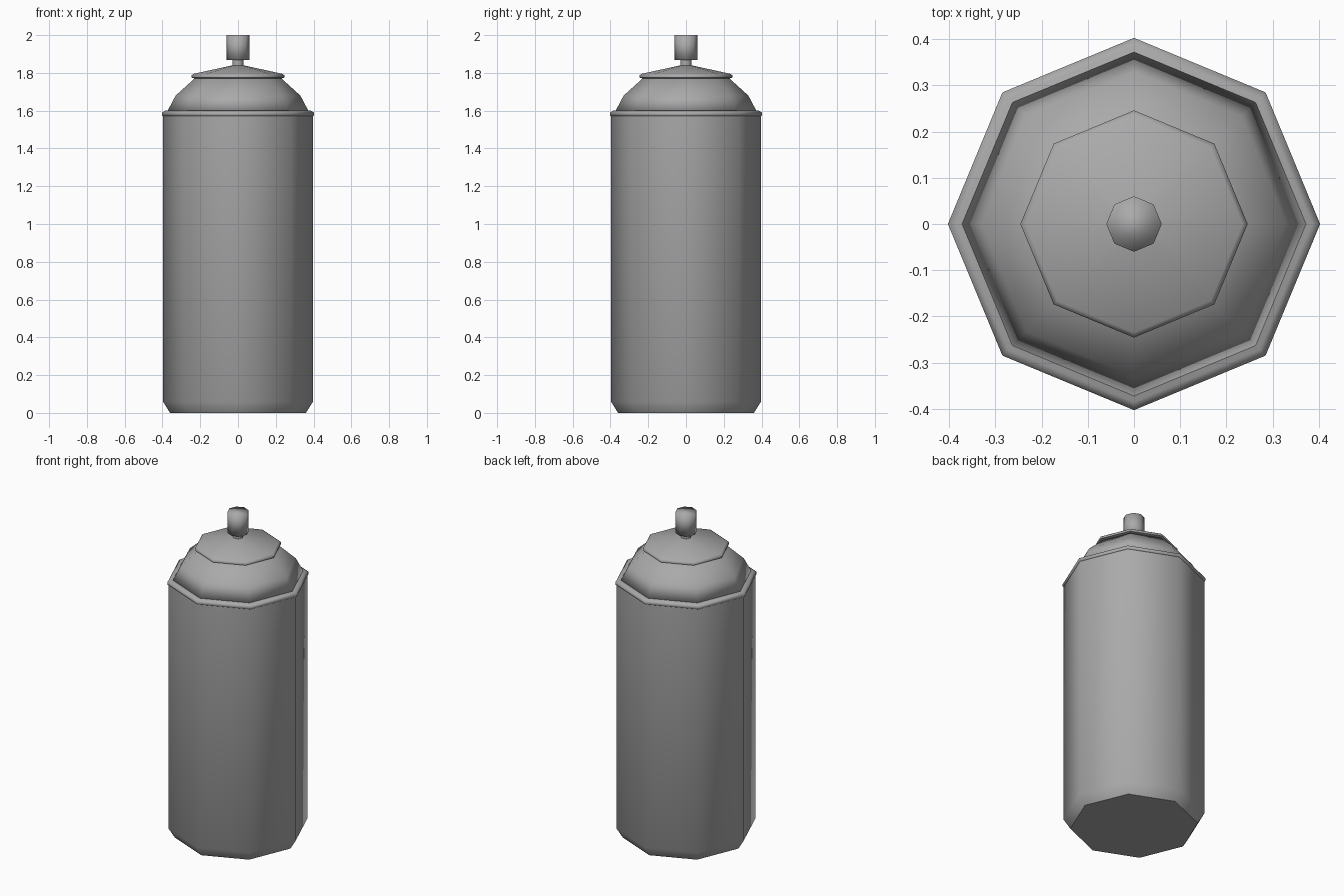
import bpy, bmesh
from math import cos, sin, pi

cube = bpy.data.objects.get("Cube")
if cube:
    bpy.data.objects.remove(cube)

SIDES = 8

grey = bpy.data.materials.new("plain_grey")
grey.use_nodes = True
colour = (0.4, 0.4, 0.4, 1)
grey.diffuse_color = colour
grey.node_tree.nodes["Principled BSDF"].inputs["Base Color"].default_value = colour


def lathe(name, profile, angle=180):
    """Turn a bottom-to-top (radius, height) profile into a closed octagonal solid."""
    bm = bmesh.new()
    rings = [[bm.verts.new((r * cos(2 * pi * i / SIDES), r * sin(2 * pi * i / SIDES), z))
              for i in range(SIDES)] for r, z in profile]
    for low, high in zip(rings, rings[1:]):
        for i in range(SIDES):
            j = (i + 1) % SIDES
            bm.faces.new((low[i], low[j], high[j], high[i]))
    bm.faces.new(rings[0][::-1])
    bm.faces.new(rings[-1])
    mesh = bpy.data.meshes.new(name)
    bm.to_mesh(mesh)
    bm.free()
    mesh.materials.append(grey)
    obj = bpy.data.objects.new(name, mesh)
    bpy.context.collection.objects.link(obj)
    bpy.ops.object.select_all(action='DESELECT')
    obj.select_set(True)
    bpy.context.view_layer.objects.active = obj
    bpy.ops.object.shade_smooth_by_angle(angle=angle * pi / 180)
    return obj


# Can body with chamfered foot
lathe("can_body", [(0.36, 0), (0.397, 0.06), (0.397, 1.575)], 60)

# Rolled seam between body and shoulder
lathe("shoulder_rim", [(0.395, 1.57), (0.403, 1.575), (0.403, 1.59), (0.385, 1.6)])

# Domed shoulder
lathe("shoulder", [(0.375, 1.595), (0.33, 1.68), (0.225, 1.775)])

# Valve cup with its rim and shallow cone
lathe("valve_cup", [(0.225, 1.77), (0.246, 1.775), (0.246, 1.787), (0.235, 1.795),
                    (0.03, 1.84)], 60)

# Valve stem and spray button
lathe("valve_stem", [(0.03, 1.83), (0.03, 1.875)], 60)
lathe("spray_button", [(0.06, 1.868), (0.06, 2.0)])
